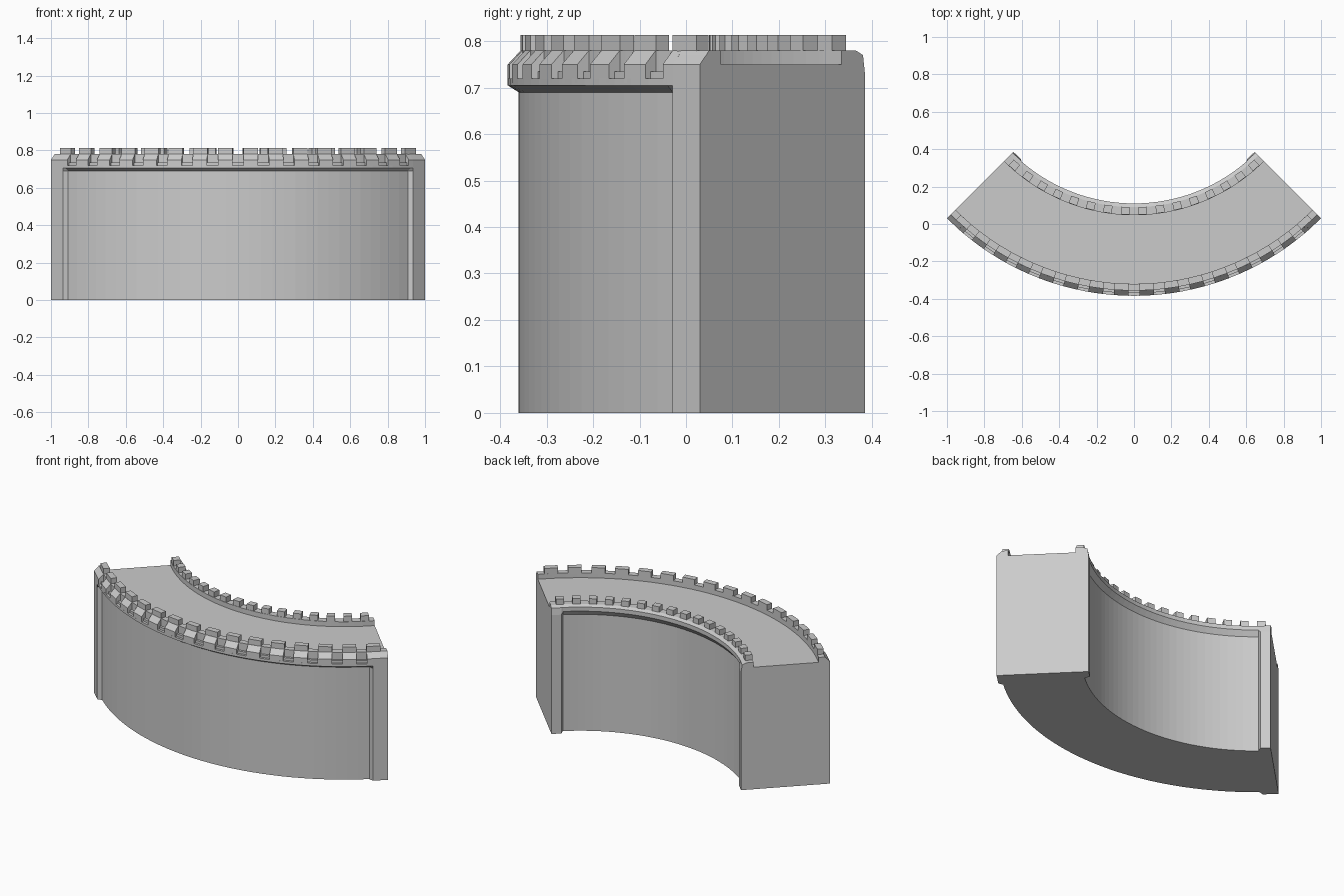
import bpy, bmesh
from math import sin, cos, radians

if "Cube" in bpy.data.objects:
    bpy.data.objects.remove(bpy.data.objects["Cube"])

CY = 1.03  # centre of the arc in y


def loft(bm, stations):
    """Sweep (radius, z) profiles through (angle, profile) stations around the arc centre."""
    rings = []
    for ang, prof in stations:
        a = radians(ang)
        rings.append([bm.verts.new((r * sin(a), CY - r * cos(a), z)) for r, z in prof])
    n = len(rings[0])
    for p, q in zip(rings, rings[1:]):
        for i in range(n):
            j = (i + 1) % n
            bm.faces.new((p[i], p[j], q[j], q[i]))
    bm.faces.new(rings[0])
    bm.faces.new(rings[-1][::-1])


def finish(bm, name):
    bmesh.ops.recalc_face_normals(bm, faces=bm.faces)
    me = bpy.data.meshes.new(name)
    bm.to_mesh(me)
    bm.free()
    ob = bpy.data.objects.new(name, me)
    bpy.context.collection.objects.link(ob)
    return ob


# wall body: walkway between two parapets, lips below them, thicker end piers
walk = [(0.94, 0.78), (0.983, 0.78), (0.983, 0.75), (1.35, 0.75), (1.35, 0.78), (1.386, 0.78)]
wall = [(0.942, 0), (0.942, 0.715), (0.92, 0.745), (0.92, 0.77)] + walk + [
    (1.386, 0.735), (1.40, 0.735), (1.40, 0.72), (1.414, 0.72),
    (1.414, 0.705), (1.39, 0.69), (1.39, 0)]
pier = [(0.912, 0), (0.912, 0.715), (0.912, 0.73), (0.918, 0.77)] + walk + [
    (1.395, 0.77), (1.40, 0.765), (1.407, 0.758), (1.414, 0.75),
    (1.414, 0.705), (1.414, 0.69), (1.414, 0)]
SEG, EDGE = 32, 40.8
stations = [(-45, pier), (-41.5, pier)]
stations += [(-EDGE + 2 * EDGE * i / SEG, wall) for i in range(SEG + 1)]
stations += [(41.5, pier), (45, pier)]
bm = bmesh.new()
loft(bm, stations)
finish(bm, "curved_wall")


def row(name, prof, half, count=16, pitch=5.57):
    """Repeat a short swept block evenly along the arc."""
    bm = bmesh.new()
    for i in range(count):
        c = (i - (count - 1) / 2) * pitch
        loft(bm, [(c - half, prof), (c + half, prof)])
    return finish(bm, name)


# merlons on both parapets
row("outer_merlons", [(1.35, 0.77), (1.35, 0.813), (1.386, 0.813), (1.386, 0.77)], 1.6)
row("inner_merlons", [(0.94, 0.77), (0.94, 0.813), (0.981, 0.813), (0.981, 0.77)], 1.35)

# sloped blocks below the outer merlons (the end ones are part of the piers)
row("outer_corbels", [(1.38, 0.71), (1.38, 0.78), (1.386, 0.78), (1.414, 0.75), (1.414, 0.71)],
    1.6, count=14)
# short fill joining each end merlon to its pier
bm = bmesh.new()
for s in (-1, 1):
    loft(bm, [(s * a, [(1.38, 0.71), (1.38, 0.78), (1.386, 0.78), (1.414, 0.75), (1.414, 0.71)])
              for a in (40.2, 41.5)])
finish(bm, "end_corbels")
